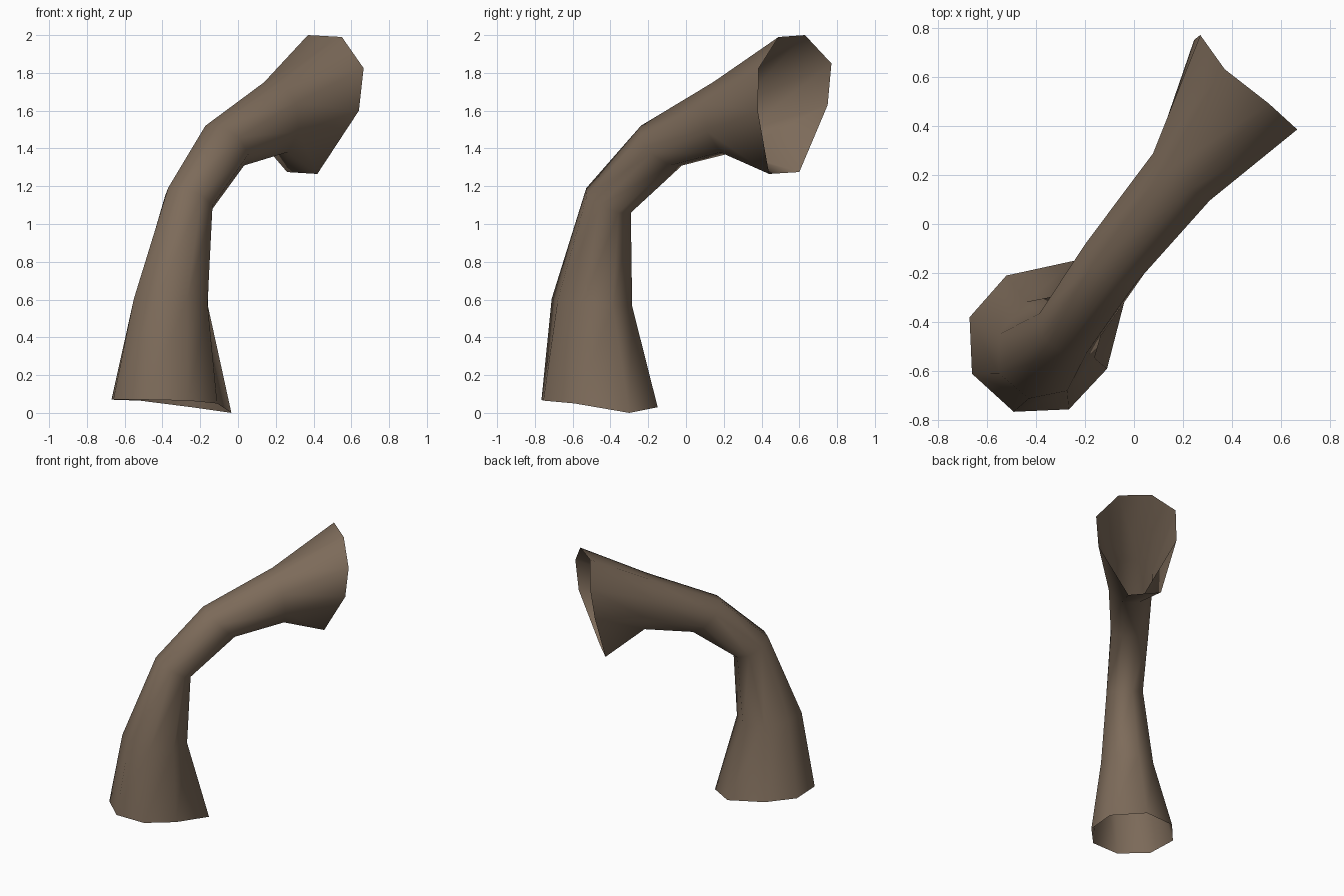
import bpy
import bmesh
from mathutils import Vector

default_cube = bpy.data.objects.get("Cube")
if default_cube:
    bpy.data.objects.remove(default_cube, do_unlink=True)

# One warm brown for the whole pipe
brown = bpy.data.materials.new("warm brown")
brown.use_nodes = True
colour = (0.205, 0.147, 0.102, 1.0)
brown.diffuse_color = colour
brown.node_tree.nodes["Principled BSDF"].inputs["Base Color"].default_value = colour

# The pipe bends along one diagonal; every ring is an octagon across it
ALONG = Vector((0.64, 0.77, 0))
ACROSS = Vector((0.77, -0.64, 0))


def octagon_ring(centre, depth, flat, width, lift):
    """Tilted octagon: depth along the bend, width across it, lift on the outer side."""
    corners = [(-1, -flat), (-1, flat), (-0.41, width), (0.41, width),
               (1, flat), (1, -flat), (0.41, -width), (-0.41, -width)]
    up = Vector((0, 0, 1))
    return [Vector(centre) + ALONG * depth * a + ACROSS * b - up * lift * a
            for a, b in corners]


# Flared, slightly uneven mouths at the bottom and top
base_mouth = [(-0.66, -0.61, 0.07), (-0.49, -0.765, 0.07), (-0.265, -0.755, 0.065),
              (-0.11, -0.59, 0.05), (-0.035, -0.3, 0), (-0.245, -0.15, 0.03),
              (-0.52, -0.21, 0.065), (-0.67, -0.38, 0.07)]
top_mouth = [(0.37, 0.63, 2), (0.55, 0.49, 1.99), (0.665, 0.385, 1.825),
             (0.64, 0.38, 1.6), (0.42, 0.44, 1.265), (0.26, 0.6, 1.275),
             (0.245, 0.75, 1.63), (0.27, 0.77, 1.85)]

rings = [
    base_mouth,
    octagon_ring((-0.355, -0.498, 0.585), 0.21, 0.08, 0.18, 0.02),
    octagon_ring((-0.26, -0.41, 1.125), 0.11, 0.052, 0.125, 0.065),
    octagon_ring((-0.07, -0.13, 1.415), 0.10, 0.05, 0.13, 0.105),
    octagon_ring((0.20, 0.20, 1.565), 0.025, 0.06, 0.15, 0.185),
    top_mouth,
]

# Skin the rings into an open tube
bm = bmesh.new()
loops = [[bm.verts.new(point) for point in ring] for ring in rings]
for lower, upper in zip(loops, loops[1:]):
    for i in range(len(lower)):
        j = (i + 1) % len(lower)
        face = bm.faces.new((lower[i], lower[j], upper[j], upper[i]))
        face.smooth = True

mesh = bpy.data.meshes.new("bent_pipe")
bm.to_mesh(mesh)
bm.free()
mesh.materials.append(brown)
pipe = bpy.data.objects.new("bent_pipe", mesh)
bpy.context.collection.objects.link(pipe)
